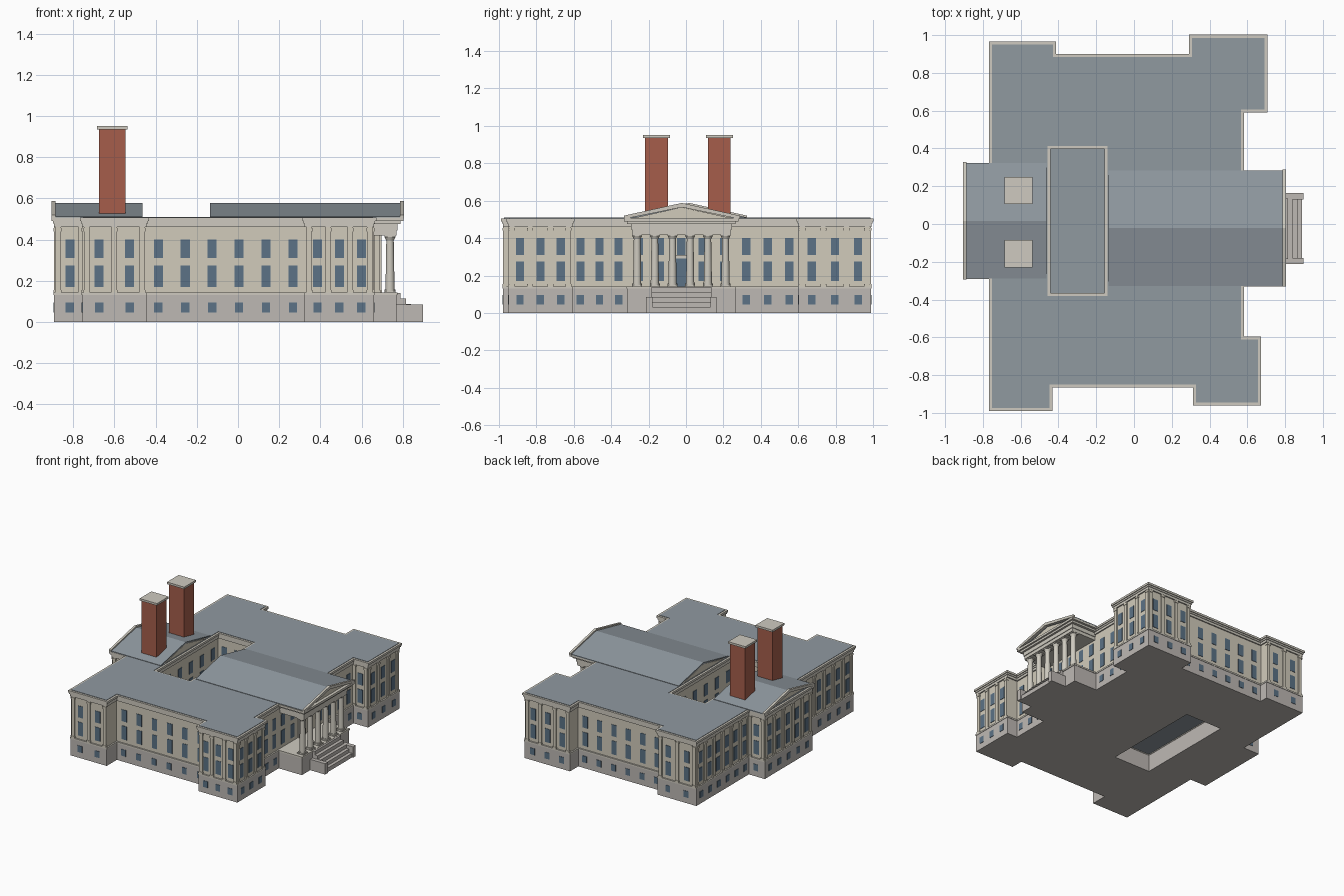
import bpy, bmesh
from mathutils import Vector, Matrix

if "Cube" in bpy.data.objects:
    bpy.data.objects.remove(bpy.data.objects["Cube"])


def material(name, rgb):
    m = bpy.data.materials.new(name)
    m.diffuse_color = [(c / 255) ** 2.2 for c in rgb] + [1]
    m.use_nodes = True
    m.node_tree.nodes["Principled BSDF"].inputs["Base Color"].default_value = m.diffuse_color
    return m


CREAM = material("cream_stone", (208, 202, 186))
GREY = material("grey_stone", (188, 183, 178))
TRIM = material("trim_stone", (205, 201, 190))
SLATE = material("slate", (143, 152, 159))
GLASS = material("glass", (92, 114, 133))
BRICK = material("brick", (164, 94, 76))


def finish(bm, name, mat):
    bmesh.ops.recalc_face_normals(bm, faces=bm.faces)
    me = bpy.data.meshes.new(name)
    bm.to_mesh(me)
    bm.free()
    me.materials.append(mat)
    ob = bpy.data.objects.new(name, me)
    bpy.context.collection.objects.link(ob)
    return ob


def box(bm, x0, x1, y0, y1, z0, z1):
    m = Matrix.Translation(((x0 + x1) / 2, (y0 + y1) / 2, (z0 + z1) / 2))
    s = Matrix.Diagonal((abs(x1 - x0), abs(y1 - y0), abs(z1 - z0), 1))
    bmesh.ops.create_cube(bm, size=1, matrix=m @ s)


def boxes(name, mat, *dims):
    bm = bmesh.new()
    for d in dims:
        box(bm, *d)
    return finish(bm, name, mat)


def offset(poly, d):
    # grow a counter-clockwise right-angled outline outward by d
    out = []
    for i, p in enumerate(poly):
        a, b, c = Vector(poly[i - 1]), Vector(p), Vector(poly[(i + 1) % len(poly)])
        u, v = (b - a).normalized(), (c - b).normalized()
        out.append(b + d * Vector((u.y + v.y, -u.x - v.x)))
    return out


def slab(name, mat, d, z0, z1):
    # building footprint with the courtyard left open
    bm = bmesh.new()
    edges = []
    for loop in (offset(OUTLINE, d), offset(COURT, -d)):
        vs = [bm.verts.new((p.x, p.y, z0)) for p in loop]
        edges += [bm.edges.new((vs[i - 1], vs[i])) for i in range(len(vs))]
    bmesh.ops.triangle_fill(bm, use_beauty=True, edges=edges, normal=(0, 0, 1))
    r = bmesh.ops.extrude_face_region(bm, geom=bm.faces[:], use_keep_orig=True)
    top = [v for v in r["geom"] if isinstance(v, bmesh.types.BMVert)]
    bmesh.ops.translate(bm, verts=top, vec=(0, 0, z1 - z0))
    return finish(bm, name, mat)


def prism(name, mat, profile, x0, x1):
    # y-z profile swept along x
    bm = bmesh.new()
    ends = [[bm.verts.new((x, y, z)) for y, z in profile] for x in (x0, x1)]
    n = len(profile)
    for e in ends:
        bm.faces.new(e)
    for i in range(n):
        bm.faces.new((ends[0][i - 1], ends[0][i], ends[1][i], ends[1][i - 1]))
    return finish(bm, name, mat)


def facade(a, b, bays, pilasters=False, base=True, skip=None):
    # windows at bay centres, pilasters on bay lines
    a, b = Vector(a), Vector(b)
    t = (b - a).normalized()
    n = Vector((t.y, -t.x))
    step = (b - a) / bays

    def plate(bm, c, w, d, z0, z1):
        p, q = c - t * w / 2 - n * 0.01, c + t * w / 2 + n * d
        box(bm, p.x, q.x, p.y, q.y, z0, z1)

    for i in range(bays):
        c = a + step * (i + 0.5)
        if i != skip:
            plate(windows, c, 0.044, 0.003, 0.17, 0.275)
        plate(windows, c, 0.044, 0.003, 0.31, 0.40)
        if base:
            plate(windows, c, 0.04, 0.011, 0.045, 0.095)
    if pilasters:
        for i in range(bays + 1):
            c = a + step * i
            c += t * (0.013 if i == 0 else -0.013 if i == bays else 0)
            plate(pilaster_mesh, c, 0.026, 0.008, 0.142, 0.46)
            plate(pilaster_mesh, c, 0.032, 0.011, 0.44, 0.455)
            plate(pilaster_mesh, c, 0.032, 0.011, 0.142, 0.155)


# wall outline, counter-clockwise from the south-west corner
OUTLINE = [(-.748, -.97), (-.452, -.97), (-.452, -.845), (.332, -.845),
           (.332, -.942), (.652, -.942), (.652, -.615), (.563, -.615),
           (.563, .61), (.688, .61), (.688, .982), (.312, .982),
           (.312, .88), (-.432, .88), (-.432, .945), (-.748, .945),
           (-.748, .30), (-.885, .30), (-.885, -.27), (-.748, -.27)]
COURT = [(-.463, -.386), (-.135, -.386), (-.135, .418), (-.463, .418)]

# stacked storeys and mouldings
slab("basement_storey", GREY, .008, 0, .13)
slab("belt_course", TRIM, .011, .13, .142)
slab("upper_walls", CREAM, 0, .142, .47)
slab("architrave", TRIM, .009, .46, .478)
slab("cornice_lower", TRIM, .014, .478, .49)
slab("cornice_upper", TRIM, .02, .49, .506)
slab("flat_roof", SLATE, .004, .503, .509)
boxes("courtyard_roof", SLATE, (-.47, -.13, -.39, .42, .136, .145))

# windows and pilasters: edge index -> (bays, pilasters)
windows, pilaster_mesh = bmesh.new(), bmesh.new()
PLAN = {0: (2, True), 2: (6, False), 4: (3, True), 5: (3, True), 8: (1, True),
        9: (3, True), 10: (3, True), 12: (6, False), 14: (2, True),
        15: (6, True), 16: (1, True), 17: (5, True), 18: (1, True), 19: (6, True)}
for i, (bays, pil) in PLAN.items():
    facade(OUTLINE[i], OUTLINE[(i + 1) % len(OUTLINE)], bays, pil)
facade((.563, -.615), (.563, -.31), 3)
facade((.563, .265), (.563, .61), 3)
facade((.563, -.31), (.563, .26), 5, base=False, skip=2)
for i, bays in enumerate((6, 3, 6, 3)):
    facade(COURT[-i], COURT[-i - 1], bays, base=False)
finish(windows, "windows", GLASS)
finish(pilaster_mesh, "pilasters", CREAM)

# gabled roofs with pediments; tip is the outer end
for side, cy, court, tip, s in (("east", -.022, -.135, .805, 1), ("west", .017, -.463, -.905, -1)):
    h = .305
    prism(side + "_gable_wall", CREAM, [(cy - h + .01, .5), (cy + h - .01, .5), (cy, .565)],
          court, tip - s * .025)
    prism(side + "_gable_roof", SLATE, [(cy - h, .505), (cy, .565), (cy + h, .505),
          (cy + h, .512), (cy, .577), (cy - h, .512)], court, tip - s * .008)
    prism(side + "_raking_cornice", TRIM, [(cy - h - .005, .502), (cy, .565), (cy + h + .005, .502),
          (cy + h + .005, .52), (cy, .588), (cy - h - .005, .52)], tip - s * .018, tip)

# portico: podium, entablature, door
PY = -.025
boxes("portico_podium", GREY, (.56, .77, PY - .29, PY + .29, 0, .13))
boxes("portico_floor", TRIM, (.56, .775, PY - .293, PY + .293, .13, .142))
boxes("portico_entablature", TRIM,
      (.56, .77, PY - .265, PY + .265, .42, .445),
      (.56, .775, PY - .27, PY + .27, .445, .475),
      (.56, .79, PY - .29, PY + .29, .475, .49),
      (.56, .803, PY - .307, PY + .307, .49, .507))
boxes("door", GLASS, (.55, .569, PY - .028, PY + .028, .142, .29))
boxes("door_frame", TRIM, (.55, .572, PY - .042, PY - .028, .142, .305),
      (.55, .572, PY + .028, PY + .042, .142, .305),
      (.55, .575, PY - .046, PY + .046, .29, .31))

# columns
bm = bmesh.new()
CX = .738
for i in range(6):
    y = PY + (i - 2.5) * .0945
    for r0, r1, z0, z1 in ((.027, .027, .15, .158), (.022, .018, .158, .395),
                           (.018, .026, .395, .412)):
        bmesh.ops.create_cone(bm, cap_ends=True, segments=20, radius1=r0, radius2=r1, depth=z1 - z0,
                              matrix=Matrix.Translation((CX, y, (z0 + z1) / 2)))
    for z0, z1 in ((.142, .15), (.412, .42)):
        box(bm, CX - .027, CX + .027, y - .027, y + .027, z0, z1)
cols = finish(bm, "portico_columns", TRIM)
bpy.context.view_layer.objects.active = cols
cols.select_set(True)
bpy.ops.object.shade_smooth_by_angle()

# entrance stairs and cheek walls
boxes("entrance_steps", GREY, *[(.76, .79 + .025 * k, PY - .16, PY + .16, 0, .14 - .027 * k)
                                for k in range(5)])
boxes("stair_cheeks", GREY, *[(.76, .898, PY + s * .155, PY + s * .188, 0, .084) for s in (-1, 1)])

# chimneys
for name, cy in (("south", -.157), ("north", .178)):
    boxes(name + "_chimney", BRICK, (-.675, -.547, cy - .061, cy + .061, .5, .937))
    boxes(name + "_chimney_cap", TRIM, (-.685, -.537, cy - .072, cy + .072, .935, .951))
